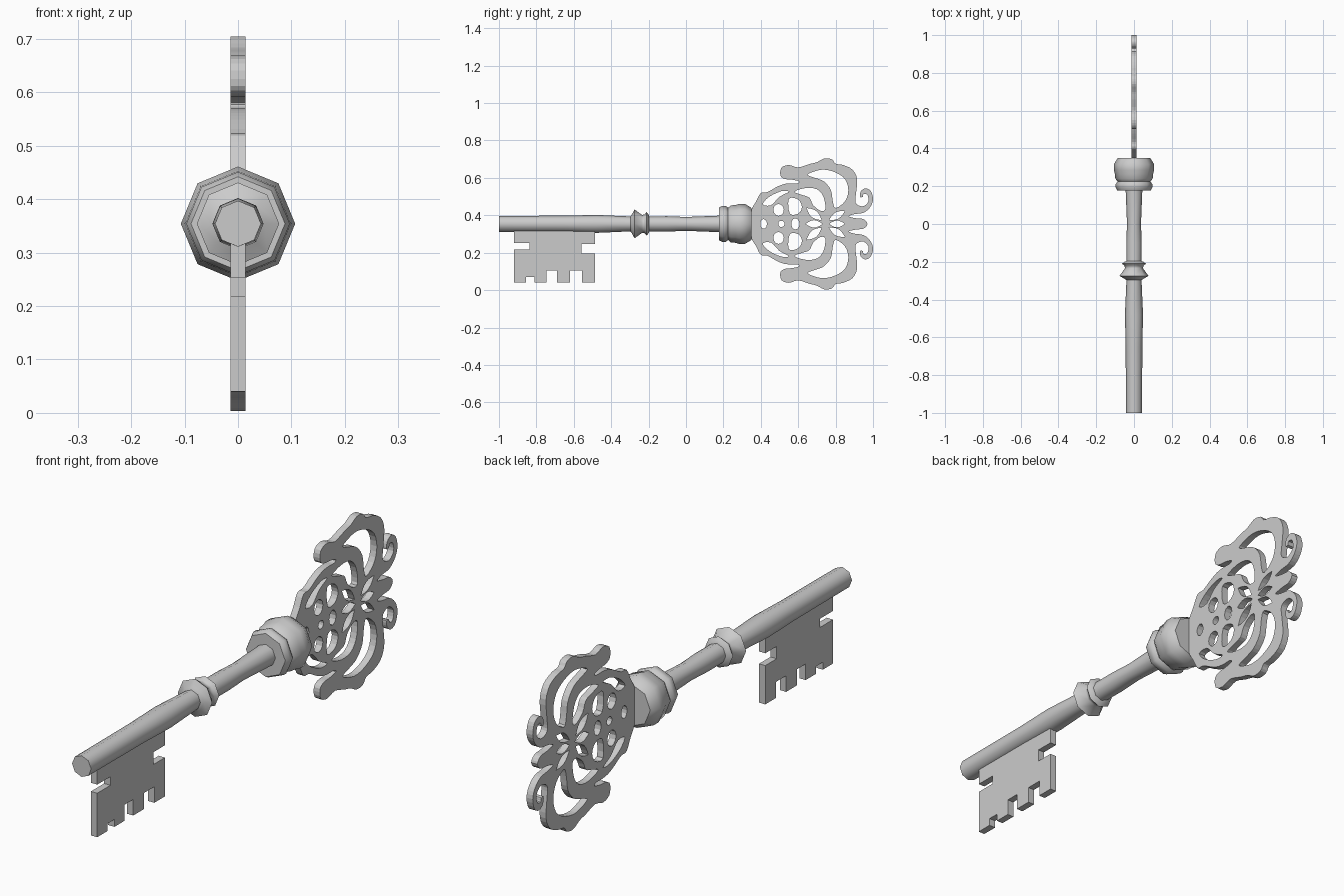
import bpy, math
from mathutils import Matrix, Vector

if "Cube" in bpy.data.objects:
    bpy.data.objects.remove(bpy.data.objects["Cube"])

ZC = 0.354      # height of the key's axis
T = 0.014       # half thickness of the flat parts


def lathe(name, profile, sides=8):
    """Revolve (y, radius) pairs round the key's axis."""
    verts, faces = [], []
    for y, r in profile:
        for i in range(sides):
            a = math.tau * i / sides
            verts.append((r * math.sin(a), y, ZC + r * math.cos(a)))
    for k in range(len(profile) - 1):
        for i in range(sides):
            j = (i + 1) % sides
            faces.append((k * sides + i, k * sides + j,
                          (k + 1) * sides + j, (k + 1) * sides + i))
    n = len(verts)
    faces += [tuple(reversed(range(sides))), tuple(range(n - sides, n))]
    me = bpy.data.meshes.new(name)
    me.from_pydata(verts, [], faces)
    ob = bpy.data.objects.new(name, me)
    bpy.context.collection.objects.link(ob)
    select(ob)
    bpy.ops.object.shade_smooth_by_angle(angle=math.radians(50))
    return ob


def select(ob):
    bpy.ops.object.select_all(action='DESELECT')
    ob.select_set(True)
    bpy.context.view_layer.objects.active = ob


def smooth(pts, steps=3):
    """Closed Catmull-Rom curve through the points."""
    p, out = [Vector(q) for q in pts], []
    n = len(p)
    for i in range(n):
        a, b, c, d = p[i - 1], p[i], p[(i + 1) % n], p[(i + 2) % n]
        for s in range(steps):
            t = s / steps
            out.append(0.5 * (2 * b + (c - a) * t + (2 * a - 5 * b + 4 * c - d) * t * t
                              + (3 * b - a - 3 * c + d) * t ** 3))
    return out


def flip(pts):
    return [(y, -h) for y, h in reversed(pts)]


def plate(name, loops):
    """Fill loops of (y, height from axis) and extrude them across x."""
    cu = bpy.data.curves.new(name, 'CURVE')
    cu.dimensions, cu.fill_mode, cu.extrude = '2D', 'BOTH', T
    for loop in loops:
        sp = cu.splines.new('POLY')
        sp.points.add(len(loop) - 1)
        for q, (y, h) in zip(sp.points, loop):
            q.co = (y, h, 0, 1)
        sp.use_cyclic_u = True
        sp.use_smooth = False
    ob = bpy.data.objects.new(name, cu)
    bpy.context.collection.objects.link(ob)
    ob.matrix_world = Matrix(((0, 0, 1, 0), (1, 0, 0, 0), (0, 1, 0, ZC), (0, 0, 0, 1)))
    select(ob)
    bpy.ops.object.convert(target='MESH')
    return ob


def petal(a, b, w):
    """Pointed leaf-shaped loop from a to b."""
    a, b = Vector(a), Vector(b)
    d = b - a
    n = Vector((-d.y, d.x)).normalized() * w
    ts = [i / 6 for i in range(6)]
    return ([a + d * t + n * math.sin(math.pi * t) for t in ts]
            + [b - d * t - n * math.sin(math.pi * t) for t in ts])


def oval(y, h, ry, rh):
    return [(y + ry * math.cos(math.tau * i / 12), h + rh * math.sin(math.tau * i / 12))
            for i in range(12)]


# Shaft and its two turned collars
lathe("shaft", [(-1, .043), (-.65, .044), (-.48, .048), (-.3, .04), (-.1, .041),
                (0, .037), (.2, .045)])
lathe("middle_collar", [(-.3, .036), (-.29, .05), (-.275, .077), (-.235, .048), (-.222, .05),
                        (-.21, .063), (-.2, .05), (-.195, .036)])
lathe("head_collar", [(.177, .088), (.195, .097), (.212, .097), (.225, .086), (.24, .099),
                      (.265, .101), (.285, .107), (.315, .107), (.34, .092), (.35, .085)])

# Toothed bit below the shaft
bit = [(-.92, .34), (-.92, .253), (-.836, .253), (-.836, .218), (-.92, .218), (-.92, .04),
       (-.855, .04), (-.855, .07), (-.815, .07), (-.815, .107), (-.81, .107)]
bit = bit[:7] + [(-.855, .07), (-.81, .07), (-.81, .04), (-.745, .04), (-.745, .105),
                 (-.69, .105), (-.69, .04), (-.62, .04), (-.62, .105), (-.555, .105),
                 (-.555, .04), (-.487, .04), (-.487, .197), (-.56, .197), (-.56, .247),
                 (-.487, .247), (-.487, .34)]
plate("bit", [[(y, z - ZC) for y, z in bit]])

# Ornate head: upper half of the outline, mirrored to the lower half
half = [(.345, .06), (.375, .12), (.40, .165), (.435, .17), (.48, .195), (.52, .212),
        (.56, .217), (.595, .217), (.605, .227), (.57, .236), (.53, .24), (.505, .258),
        (.51, .30), (.55, .315), (.60, .302), (.66, .32), (.70, .33), (.74, .35),
        (.78, .345), (.80, .322), (.84, .315), (.89, .29), (.915, .24), (.91, .17),
        (.905, .12), (.92, .10), (.95, .095), (.975, .12), (.97, .155), (.95, .16),
        (.945, .145), (.93, .145), (.935, .175), (.96, .19), (.988, .175), (1, .13),
        (.985, .09), (.95, .06), (.90, .052), (.87, .04), (.91, .03), (.95, .025)]
outline = smooth(half + [(.97, 0)] + flip(half))

# Openings that occur above and below the axis
big_gap = [(.65, .262), (.69, .282), (.74, .29), (.80, .275), (.85, .24), (.868, .18), (.85, .12),
           (.80, .085), (.785, .12), (.775, .18), (.74, .225), (.70, .243)]
inner_gap = [(.58, .172), (.64, .192), (.70, .185), (.735, .145), (.745, .08),
             (.72, .07), (.68, .10), (.66, .14), (.62, .155)]
rim_slit = [(.41, .105), (.445, .145), (.51, .175), (.55, .172), (.50, .145), (.455, .10)]
window = [(.555, .055), (.55, .135), (.60, .13), (.62, .09), (.60, .055)]
paired = [smooth(big_gap), smooth(inner_gap), smooth(rim_slit), smooth(window),
          oval(.495, .075, .028, .032),
          petal((.645, .085), (.725, .02), .02),
          petal((.765, .02), (.85, .07), .018)]
# Openings on the axis
central = [oval(.415, 0, .018, .026), oval(.51, 0, .017, .017), oval(.585, 0, .022, .03),
           petal((.64, 0), (.73, 0), .02), petal((.765, 0), (.85, 0), .018)]
plate("ornate_head", [outline] + central + paired + [flip(p) for p in paired])
